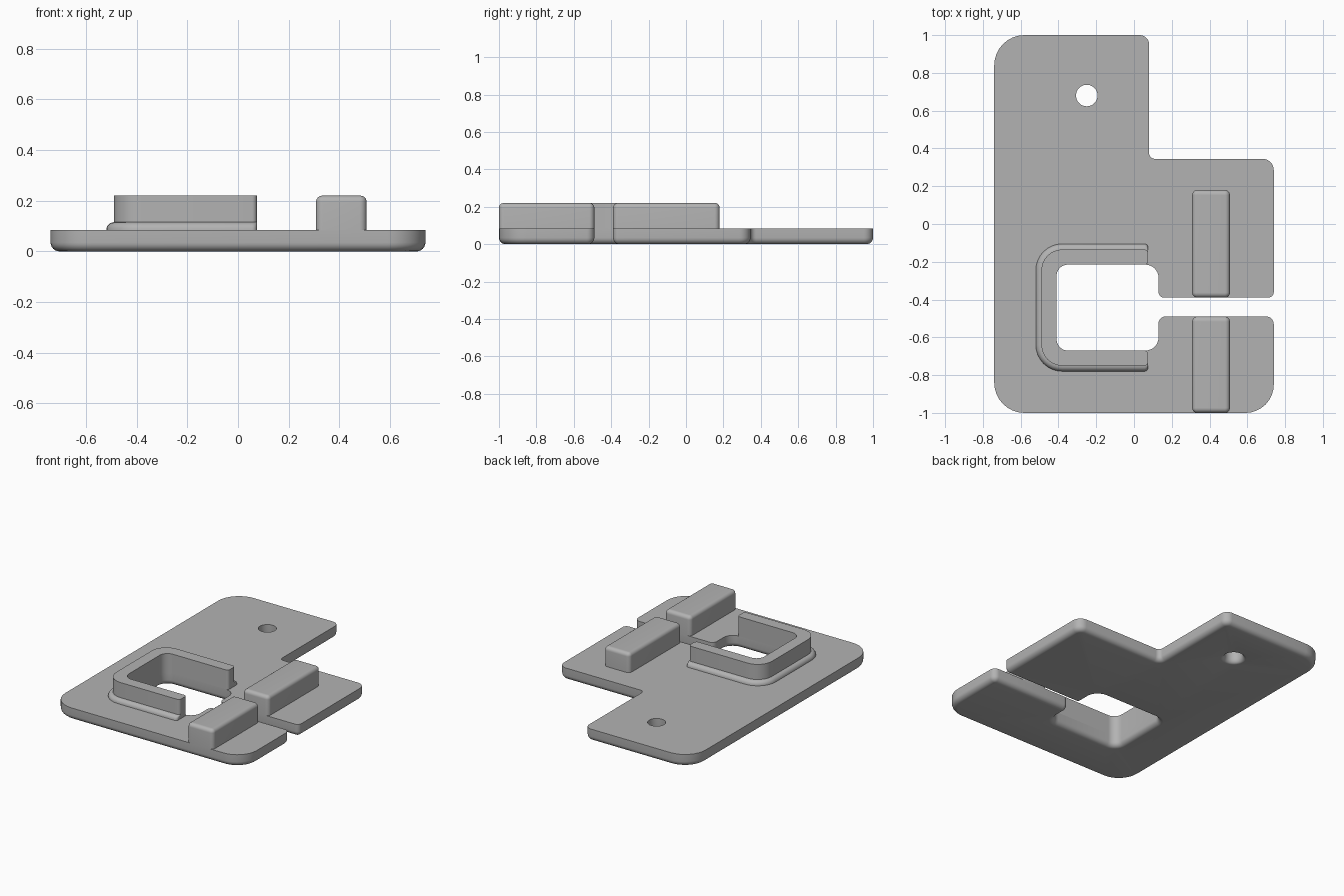
import bpy, bmesh, math
from mathutils import Vector

if "Cube" in bpy.data.objects:
    bpy.data.objects.remove(bpy.data.objects["Cube"])

grey = bpy.data.materials.new("grey plastic")
grey.diffuse_color = (0.45, 0.45, 0.45, 1)
grey.use_nodes = True
grey.node_tree.nodes["Principled BSDF"].inputs["Base Color"].default_value = grey.diffuse_color
SEG = 8


def rounded(corners, inset=0.0):
    """Counter-clockwise outline of (x, y, radius) corners, filleted and moved inward by inset."""
    out, n = [], len(corners)
    for i, (x, y, r) in enumerate(corners):
        p = Vector((x, y))
        a = (p - Vector(corners[i - 1][:2])).normalized()
        b = (Vector(corners[(i + 1) % n][:2]) - p).normalized()
        side = 1 if a.x * b.y - a.y * b.x > 0 else -1
        na, nb = Vector((-a.y, a.x)), Vector((-b.y, b.x))
        centre = p + (na + nb) * (side * r)
        rad = r - side * inset
        for k in range(SEG + 1):
            t = k / SEG * math.pi / 2
            d = na * math.cos(t) + nb * math.sin(t)
            out.append(centre - d * (side * rad))
    return out


def circle(x, y, r, n=40):
    return [Vector((x + r * math.cos(k * math.tau / n), y - r * math.sin(k * math.tau / n)))
            for k in range(n)]


def loft(name, stacks):
    """Skin each stack of (outline, z) layers, then cap both ends; extra stacks become holes."""
    bm = bmesh.new()
    caps = ([], [])
    for layers in stacks:
        rings = [[bm.verts.new((p.x, p.y, z)) for p in pts] for pts, z in layers]
        n = len(rings[0])
        for lo, hi in zip(rings, rings[1:]):
            for i in range(n):
                j = (i + 1) % n
                bm.faces.new((lo[i], lo[j], hi[j], hi[i]))
        for cap, ring in zip(caps, (rings[0], rings[-1])):
            cap += [bm.edges.get((ring[i], ring[(i + 1) % n])) for i in range(n)]
    for cap in caps:
        bmesh.ops.triangle_fill(bm, use_beauty=True, edges=cap)
    bmesh.ops.recalc_face_normals(bm, faces=bm.faces)
    me = bpy.data.meshes.new(name)
    bm.to_mesh(me)
    bm.free()
    me.materials.append(grey)
    ob = bpy.data.objects.new(name, me)
    bpy.context.collection.objects.link(ob)
    bpy.ops.object.select_all(action='DESELECT')
    ob.select_set(True)
    bpy.context.view_layer.objects.active = ob
    bpy.ops.object.shade_smooth_by_angle(angle=math.radians(30))
    return ob


def arc(r, n=6):
    """Quarter-round steps as (inset, height)."""
    return [(r * (1 - math.sin(t)), r * (1 - math.cos(t)))
            for t in (k / n * math.pi / 2 for k in range(n + 1))]


TOP, HIGH = 0.085, 0.22

# base plate with side slot, window and hanging hole, rounded along the underside
plate = [(-0.74, -1, 0.16), (0.74, -1, 0.15), (0.74, -0.49, 0.04), (0.13, -0.49, 0.035),
         (0.13, -0.67, 0.07), (-0.41, -0.67, 0.06), (-0.41, -0.215, 0.06), (0.13, -0.215, 0.07),
         (0.13, -0.39, 0.03), (0.74, -0.39, 0.03), (0.74, 0.345, 0.06), (0.08, 0.345, 0.03),
         (0.08, 1, 0.05), (-0.74, 1, 0.16)]
steps = arc(0.035)
loft("base_plate", [
    [(rounded(plate, d), z) for d, z in steps] + [(rounded(plate), TOP)],
    [(circle(-0.25, 0.68, 0.057 + d * 0.7), z) for d, z in steps] + [(circle(-0.25, 0.68, 0.057), TOP)]])


# U-shaped wall round the window, flared at the foot of its outer side
def wall_outline(f):
    x0, y0, y1 = -0.49 - f, -0.75 - f, -0.135 + f
    return rounded([(x0, y0, 0.11 + f), (0.075, y0, 0.02), (0.075, -0.67, 0.02), (-0.41, -0.67, 0.06),
                    (-0.41, -0.215, 0.06), (0.075, -0.215, 0.02), (0.075, y1, 0.02), (x0, y1, 0.11 + f)])


flare = [(wall_outline(0.03 - h), TOP + 0.03 - d) for d, h in arc(0.03)]
loft("window_wall", [flare + [(wall_outline(0), HIGH)]])

# two raised bars either side of the slot, rounded on top
for name, y0, y1 in (("front_bar", -1, -0.49), ("back_bar", -0.39, 0.18)):
    bar = [(0.308, y0, 0.027), (0.508, y0, 0.027), (0.508, y1, 0.027), (0.308, y1, 0.027)]
    loft(name, [[(rounded(bar), TOP - 0.01)] +
                [(rounded(bar, d), HIGH - z) for d, z in reversed(arc(0.025))]])
